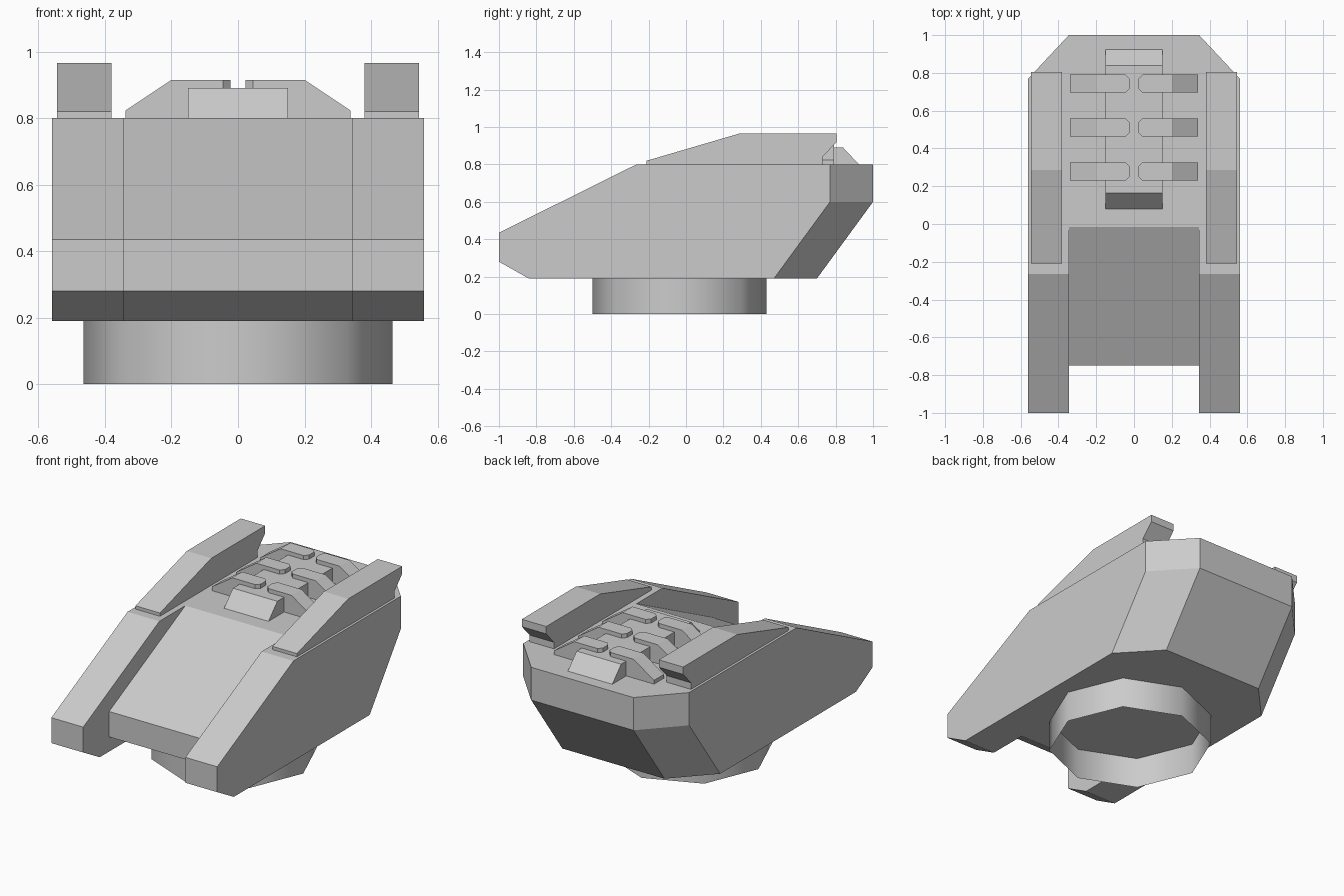
import bpy, bmesh, math

if "Cube" in bpy.data.objects:
    bpy.data.objects.remove(bpy.data.objects["Cube"])


def finish(bm, name):
    bmesh.ops.remove_doubles(bm, verts=bm.verts, dist=1e-4)
    bmesh.ops.recalc_face_normals(bm, faces=bm.faces)
    mesh = bpy.data.meshes.new(name)
    bm.to_mesh(mesh)
    bm.free()
    obj = bpy.data.objects.new(name, mesh)
    bpy.context.collection.objects.link(obj)
    return obj


def loft(slices):
    """Skin (x, [(y, z), ...]) slices that all have the same point count."""
    bm = bmesh.new()
    rings = [[bm.verts.new((x, y, z)) for y, z in pts] for x, pts in slices]
    for a, b in zip(rings, rings[1:]):
        for i in range(len(a)):
            j = (i + 1) % len(a)
            f = bm.faces.new((a[i], a[j], b[j], b[i]))
            if f.calc_area() < 1e-6:
                bm.faces.remove(f)
    bm.faces.new(rings[0])
    bm.faces.new(rings[-1])
    return bm


# Hull: two forward arms, recessed centre deck, chamfered rear corners
def hull_profile(front, rear):
    return [(-1 + front, 0.28), (-1 + front, 0.435), (-0.265 + front, 0.8),
            (1 - rear, 0.8), (1 - rear, 0.6), (0.7 - rear, 0.19),
            (-0.84 + front, 0.19)]


outer, inner, centre = hull_profile(0, 0.23), hull_profile(0, 0), hull_profile(0.25, 0)
finish(loft([(-0.56, outer), (-0.345, inner), (-0.345, centre),
             (0.345, centre), (0.345, inner), (0.56, outer)]), "hull")

# Raised side rails with undercut rear ends
rail = [(-0.21, 0.8), (-0.21, 0.82), (0.285, 0.965), (0.805, 0.965),
        (0.805, 0.92), (0.73, 0.84), (0.73, 0.8)]
for side, s in (("left", -1), ("right", 1)):
    finish(loft([(s * 0.38, rail), (s * 0.545, rail)]), "rail_" + side)

# Central spine under the ribs
spine = [(0.08, 0.8), (0.165, 0.89), (0.84, 0.89), (0.925, 0.8)]
finish(loft([(-0.15, spine), (0.15, spine)]), "spine")

# Paired ribs, sloped outward, with clipped inner corners
rib = [(0.023, 0.8), (0.023, 0.915), (0.2, 0.915), (0.338, 0.823), (0.338, 0.8)]
for side, s in (("left", -1), ("right", 1)):
    for n, y in enumerate((0.23, 0.463, 0.695)):
        bm = bmesh.new()
        face = bm.faces.new([bm.verts.new((s * x, y, z)) for x, z in rib])
        ext = bmesh.ops.extrude_face_region(bm, geom=[face], use_keep_orig=True)
        bmesh.ops.translate(bm, vec=(0, 0.096, 0),
                            verts=[v for v in ext["geom"] if isinstance(v, bmesh.types.BMVert)])
        bmesh.ops.recalc_face_normals(bm, faces=bm.faces)
        edges = [e for e in bm.edges
                 if all(abs(abs(v.co.x) - 0.023) < 1e-4 for v in e.verts)
                 and abs(e.verts[0].co.z - e.verts[1].co.z) > 0.05]
        bmesh.ops.bevel(bm, geom=edges, offset=0.022, segments=1, affect='EDGES')
        finish(bm, f"rib_{side}_{n + 1}")

# Open eight-sided mounting collar, smooth shaded
bpy.ops.mesh.primitive_cylinder_add(vertices=8, radius=0.465, depth=0.19,
                                    end_fill_type='NOTHING', location=(0, -0.035, 0.095))
collar = bpy.context.object
collar.name = "mounting_collar"
bpy.ops.object.shade_smooth()
